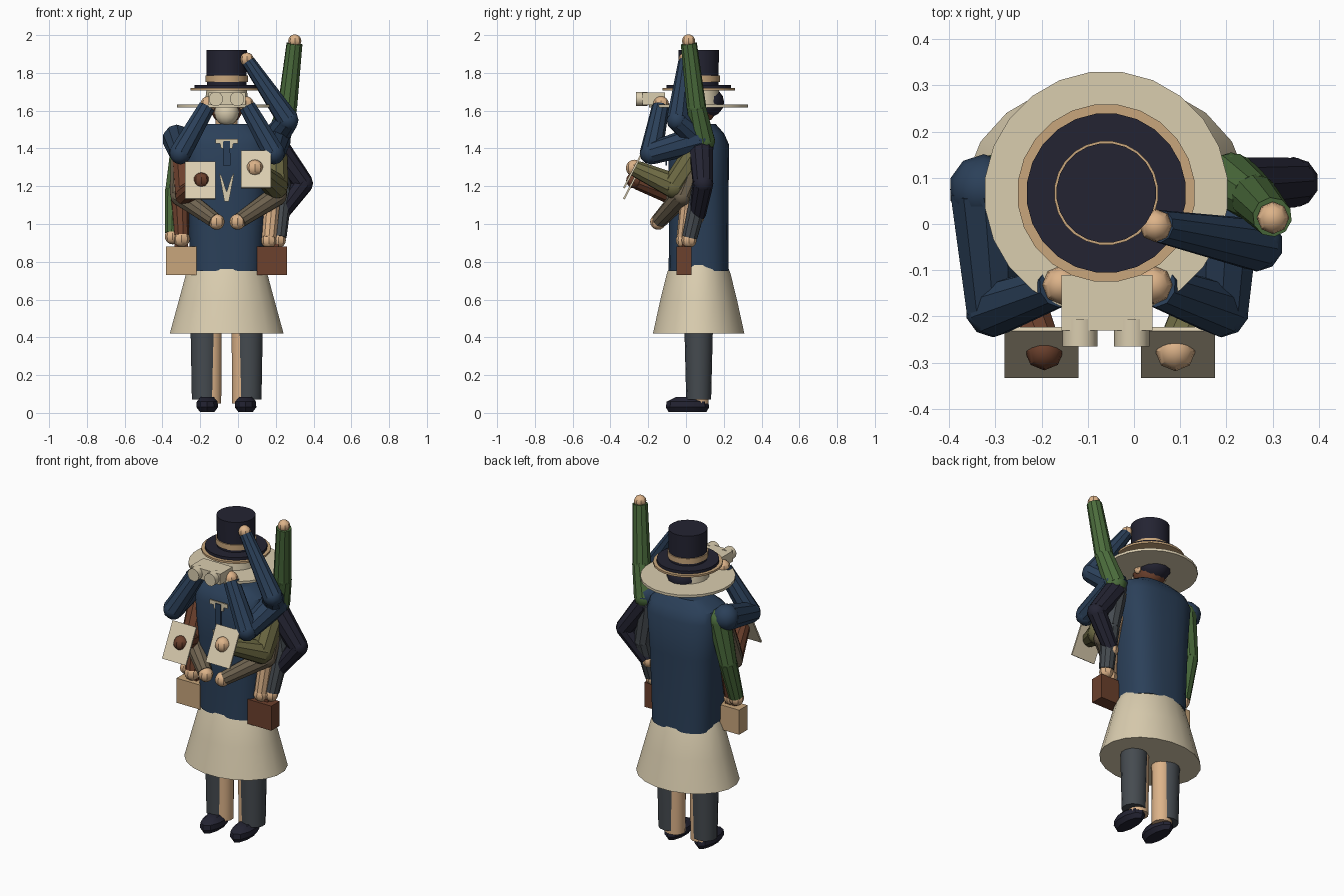
import bpy, bmesh, math
from mathutils import Vector, Matrix

if "Cube" in bpy.data.objects:
    bpy.data.objects.remove(bpy.data.objects["Cube"])

COLOURS = {
    "navy": (0.024, 0.051, 0.100), "ink": (0.017, 0.017, 0.032), "cream": (0.70, 0.61, 0.43),
    "skin": (0.72, 0.45, 0.25), "tan": (0.58, 0.38, 0.20), "brown": (0.150, 0.052, 0.026),
    "green": (0.070, 0.150, 0.045), "olive": (0.150, 0.140, 0.055),
    "charcoal": (0.060, 0.070, 0.080), "taupe": (0.160, 0.125, 0.080),
}
MATS = {}
for key, rgb in COLOURS.items():
    MATS[key] = bpy.data.materials.new(key)
    MATS[key].diffuse_color = (*rgb, 1)

CX, CY = -0.06, 0.067          # body axis


def finish(name, bm, *mats):
    bmesh.ops.recalc_face_normals(bm, faces=bm.faces)
    me = bpy.data.meshes.new(name)
    bm.to_mesh(me)
    bm.free()
    ob = bpy.data.objects.new(name, me)
    bpy.context.collection.objects.link(ob)
    for m in mats:
        me.materials.append(MATS[m])
    return ob


def box(name, lo, hi, mat, tilt=0):
    lo, hi = Vector(lo), Vector(hi)
    bm = bmesh.new()
    bmesh.ops.create_cube(bm, size=1)
    m = Matrix.Translation((lo + hi) / 2) @ Matrix.Rotation(tilt, 4, 'X') @ Matrix.Diagonal((*(hi - lo), 1))
    bmesh.ops.transform(bm, matrix=m, verts=bm.verts)
    return finish(name, bm, mat)


def loft(name, rings, mat, power=2, seg=24, cx=CX, cy=CY):
    """Stack of (z, half_width, half_depth) rings round a vertical axis, capped."""
    bm = bmesh.new()
    loops = []
    for z, a, b in rings:
        loop = []
        for i in range(seg):
            t = 2 * math.pi * (i + 0.5) / seg
            c, s = math.cos(t), math.sin(t)
            loop.append(bm.verts.new((cx + a * math.copysign(abs(c) ** (2 / power), c),
                                      cy + b * math.copysign(abs(s) ** (2 / power), s), z)))
        loops.append(loop)
    for p, q in zip(loops, loops[1:]):
        for i in range(seg):
            j = (i + 1) % seg
            bm.faces.new((p[i], p[j], q[j], q[i]))
    bm.faces.new(loops[0])
    bm.faces.new(loops[-1])
    return finish(name, bm, mat)


def ball(name, centre, size, mat, seg=12):
    bm = bmesh.new()
    bmesh.ops.create_uvsphere(bm, u_segments=seg, v_segments=8, radius=1)
    bmesh.ops.transform(bm, matrix=Matrix.Translation(centre) @ Matrix.Diagonal((*size, 1)), verts=bm.verts)
    return finish(name, bm, mat)


def limb(name, points, radii, mat, hand=None, hand_r=0.04):
    """Tapered tubes with round joints; optional hand at the last point."""
    bm = bmesh.new()
    pts = [Vector(p) for p in points]
    for i, p in enumerate(pts):
        if i < len(pts) - 1:
            d = pts[i + 1] - p
            m = Matrix.Translation((p + pts[i + 1]) / 2) @ d.to_track_quat('Z', 'Y').to_matrix().to_4x4()
            bmesh.ops.create_cone(bm, cap_ends=True, segments=10, radius1=radii[i],
                                  radius2=radii[i + 1], depth=d.length, matrix=m)
        if i < len(pts) - 1 or not hand:
            bmesh.ops.create_uvsphere(bm, u_segments=10, v_segments=6, radius=radii[i],
                                      matrix=Matrix.Translation(p))
    finish(name, bm, mat)
    if hand:
        tip = pts[-1] + (pts[-1] - pts[-2]).normalized() * hand_r * 0.4
        ball(name + "_hand", tip, (hand_r,) * 3, hand, 8)


def plate(name, outline, y, mat):
    bm = bmesh.new()
    f = bm.faces.new([bm.verts.new((CX + x, y, z)) for x, z in outline])
    r = bmesh.ops.extrude_face_region(bm, geom=[f])
    bmesh.ops.translate(bm, vec=(0, 0.008, 0), verts=[v for v in r["geom"] if isinstance(v, bmesh.types.BMVert)])
    finish(name, bm, mat)


# Legs, trousers and shoes
for side, skin_x, leg_x, shoe_x in (("left", -0.145, -0.176, -0.163), ("right", 0.025, 0.056, 0.04)):
    loft(side + "_leg", [(0.05, 0.058, 0.055), (0.55, 0.062, 0.06)], "skin", seg=12, cx=skin_x)
    loft(side + "_trouser", [(0.07, 0.07, 0.066), (0.55, 0.079, 0.078)], "charcoal", seg=14, cx=leg_x)
    loft(side + "_shoe", [(0.005, 0.04, 0.10), (0.03, 0.06, 0.115), (0.06, 0.058, 0.11), (0.085, 0.035, 0.06)],
         "ink", seg=10, cx=shoe_x, cy=0.008)

# Skirt and coat
loft("skirt", [(0.42, 0.305, 0.245), (0.60, 0.255, 0.205), (0.74, 0.217, 0.170), (0.79, 0.19, 0.15)], "cream", seg=20)
loft("coat", [(0.75, 0.192, 0.160), (0.95, 0.200, 0.158), (1.20, 0.212, 0.160), (1.42, 0.232, 0.162),
              (1.48, 0.215, 0.135), (1.53, 0.13, 0.09)], "navy", power=2.8)

# Shirt collar, tie and waistcoat opening
FRONT = CY - 0.170
plate("collar", [(-0.06, 1.45), (-0.06, 1.425), (-0.035, 1.425), (-0.03, 1.40), (0.03, 1.40),
                 (0.035, 1.425), (0.06, 1.425), (0.06, 1.45)], FRONT, "cream")
plate("tie", [(-0.018, 1.44), (-0.02, 1.31), (0.02, 1.31), (0.018, 1.44)], FRONT - 0.006, "navy")
plate("shirt_opening", [(-0.04, 1.27), (-0.012, 1.12), (0.012, 1.12), (0.04, 1.27), (0.025, 1.25),
                        (0, 1.17), (-0.025, 1.25)], FRONT, "cream")

# Head
loft("neck", [(1.45, 0.06, 0.06), (1.60, 0.06, 0.06)], "skin", seg=12)
ball("face", (CX, CY - 0.005, 1.625), (0.088, 0.105, 0.10), "brown")
ball("hair", (CX, CY + 0.035, 1.645), (0.095, 0.10, 0.085), "ink")
ball("beard", (CX, CY - 0.07, 1.59), (0.065, 0.06, 0.07), "cream")
for s in (-1, 1):
    ball("ear", (CX + s * 0.088, CY, 1.62), (0.018, 0.025, 0.03), "skin", 8)

# Stacked hats
loft("wide_brim", [(1.618, 0.264, 0.264), (1.633, 0.264, 0.264)], "cream")
loft("wide_hat_crown", [(1.63, 0.118, 0.118), (1.71, 0.108, 0.108)], "cream")
loft("middle_brim", [(1.708, 0.193, 0.193), (1.720, 0.193, 0.193)], "tan")
loft("top_brim", [(1.720, 0.173, 0.173), (1.737, 0.173, 0.173)], "ink")
loft("hat_crown", [(1.73, 0.106, 0.106), (1.921, 0.108, 0.108)], "ink")
loft("hat_band", [(1.752, 0.113, 0.113), (1.785, 0.113, 0.113)], "tan")

# Binoculars
box("binocular_body", (-0.157, -0.23, 1.63), (0.04, -0.11, 1.695), "cream")
for x in (-0.117, -0.005):
    limb_m = Matrix.Translation((x, -0.235, 1.662)) @ Matrix.Rotation(math.pi / 2, 4, 'X')
    bm = bmesh.new()
    bmesh.ops.create_cone(bm, cap_ends=True, segments=16, radius1=0.038, radius2=0.038, depth=0.06, matrix=limb_m)
    finish("binocular_lens", bm, "cream")

# Arms raised to the binoculars
limb("left_viewing_arm", [(-0.325, 0.075, 1.45), (-0.305, -0.185, 1.375), (-0.165, -0.135, 1.62)],
     [0.076, 0.06, 0.046], "navy", "skin", 0.042)
limb("right_viewing_arm", [(0.205, 0.075, 1.45), (0.19, -0.185, 1.375), (0.05, -0.135, 1.62)],
     [0.076, 0.06, 0.046], "navy", "skin", 0.042)

# Saluting, waving and hip arms
limb("saluting_arm", [(0.19, 0.07, 1.45), (0.265, -0.045, 1.55), (0.055, -0.005, 1.86)],
     [0.07, 0.058, 0.036], "navy", "skin", 0.036)
limb("waving_arm", [(0.21, 0.09, 1.44), (0.262, 0.055, 1.62), (0.299, 0.015, 1.955)],
     [0.065, 0.052, 0.043], "green", "skin", 0.035)
limb("hip_arm", [(0.21, 0.08, 1.40), (0.345, 0.09, 1.215), (0.22, 0.06, 1.05)],
     [0.066, 0.055, 0.045], "ink", "skin", 0.04)

# Hanging arms carrying cases
limb("left_hanging_arm", [(-0.29, 0.09, 1.43), (-0.335, 0.075, 1.18), (-0.345, 0.01, 0.95)],
     [0.066, 0.052, 0.042], "green", "skin", 0.042)
limb("left_carrying_arm", [(-0.28, 0.08, 1.36), (-0.31, 0.03, 1.15), (-0.30, -0.01, 0.94)],
     [0.06, 0.05, 0.042], "brown", "skin", 0.045)
limb("right_hanging_arm", [(0.19, 0.08, 1.42), (0.235, 0.075, 1.16), (0.215, 0.02, 0.93)],
     [0.06, 0.052, 0.042], "charcoal", "skin", 0.04)
limb("right_carrying_arm", [(0.17, 0.05, 1.25), (0.18, 0.01, 1.10), (0.165, -0.01, 0.93)],
     [0.045, 0.043, 0.04], "skin", "skin", 0.042)
box("left_case", (-0.38, -0.05, 0.73), (-0.22, 0.03, 0.88), "tan")
box("right_case", (0.10, -0.05, 0.73), (0.26, 0.03, 0.88), "brown")
for x in (-0.30, 0.18):
    box("case_handle", (x - 0.035, -0.02, 0.875), (x + 0.035, 0.0, 0.895), "brown")

# Folded arms
limb("left_folded_arm", [(-0.29, 0.07, 1.38), (-0.305, -0.02, 1.15), (-0.125, -0.14, 1.02)],
     [0.066, 0.056, 0.042], "taupe", "skin", 0.042)
limb("right_folded_arm", [(0.19, 0.07, 1.38), (0.205, -0.02, 1.15), (0.01, -0.14, 1.02)],
     [0.066, 0.056, 0.042], "taupe", "skin", 0.042)

# Arms holding cards
limb("left_card_arm", [(-0.29, 0.06, 1.38), (-0.28, -0.06, 1.15), (-0.20, -0.26, 1.225)],
     [0.064, 0.055, 0.042], "brown", "brown", 0.042)
limb("right_card_arm", [(0.19, 0.06, 1.38), (0.20, -0.06, 1.20), (0.097, -0.26, 1.29)],
     [0.072, 0.068, 0.045], "olive", "skin", 0.044)
for name, x, z in (("left_card", -0.20, 1.23), ("right_card", 0.095, 1.288)):
    box(name, (x - 0.08, -0.283, z - 0.11), (x + 0.08, -0.273, z + 0.11), "cream", tilt=-0.48)

# Smooth rounded forms while keeping hard edges
for ob in bpy.context.scene.objects:
    ob.select_set(True)
    bpy.context.view_layer.objects.active = ob
bpy.ops.object.shade_smooth_by_angle(angle=math.radians(35))

for m in bpy.data.materials:
    if m.users and not m.is_grease_pencil:
        m.use_nodes = True
        m.node_tree.nodes["Principled BSDF"].inputs["Base Color"].default_value = m.diffuse_color
